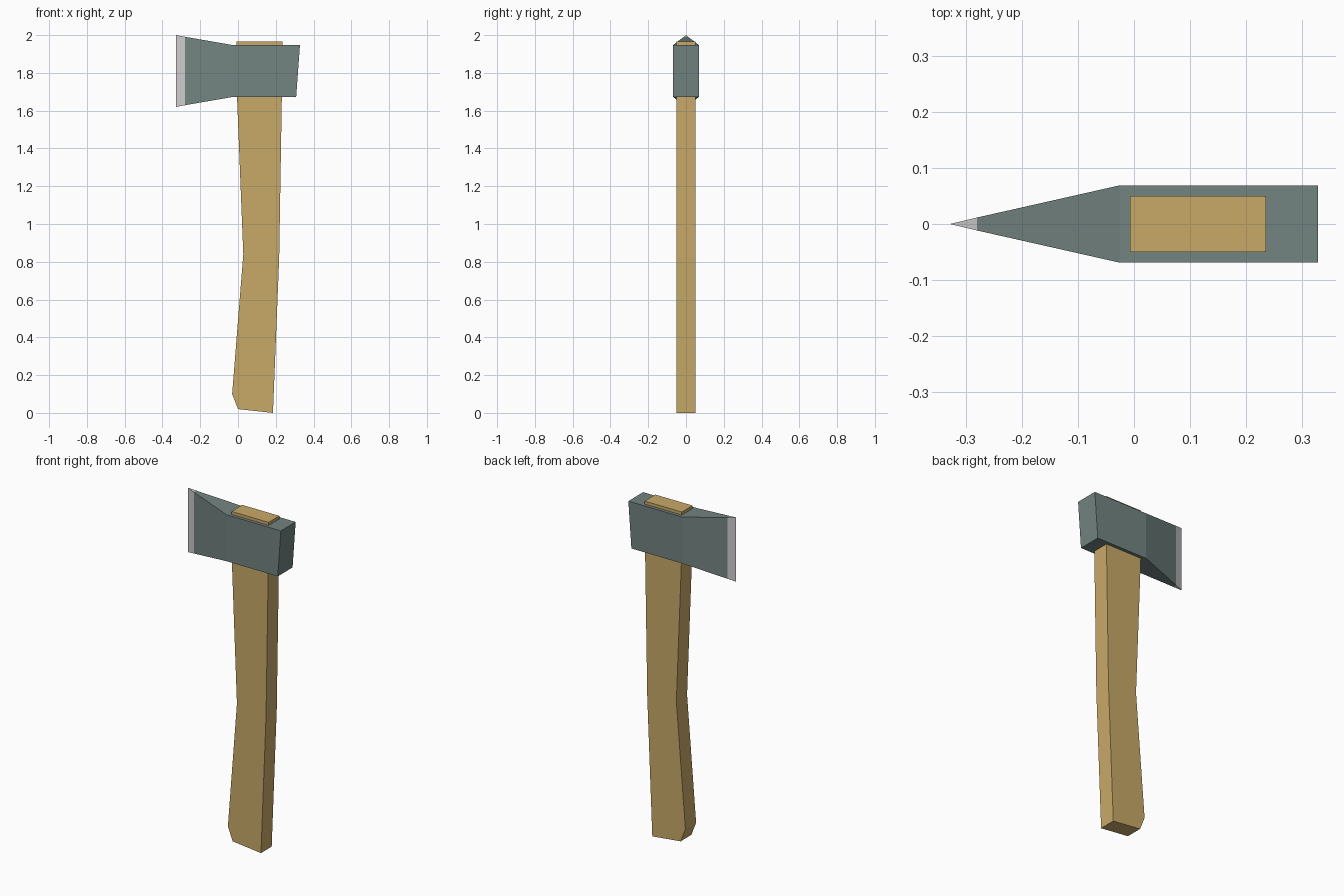
import bpy, bmesh

if "Cube" in bpy.data.objects:
    bpy.data.objects.remove(bpy.data.objects["Cube"])


def material(name, rgb):
    m = bpy.data.materials.new(name)
    m.diffuse_color = (*rgb, 1)
    m.use_nodes = True
    m.node_tree.nodes["Principled BSDF"].inputs["Base Color"].default_value = m.diffuse_color
    return m


def finish(name, bm, mats):
    bmesh.ops.remove_doubles(bm, verts=bm.verts[:], dist=1e-4)
    bmesh.ops.recalc_face_normals(bm, faces=bm.faces[:])
    mesh = bpy.data.meshes.new(name)
    bm.to_mesh(mesh)
    bm.free()
    for m in mats:
        mesh.materials.append(m)
    obj = bpy.data.objects.new(name, mesh)
    bpy.context.collection.objects.link(obj)
    return obj


wood = material("wood", (0.58, 0.40, 0.14))
steel = material("steel", (0.17, 0.23, 0.22))
edge = material("sharpened_edge", (0.60, 0.60, 0.58))

# Handle: curved side profile extruded across y
profile = [(0.185, 0.0), (0.218, 0.82), (0.232, 1.67), (0.235, 1.965),
           (-0.007, 1.965), (-0.005, 1.67), (0.028, 0.84), (-0.031, 0.10), (0.0, 0.02)]
bm = bmesh.new()
face = bm.faces.new([bm.verts.new((x, -0.05, z)) for x, z in profile])
ext = bmesh.ops.extrude_face_region(bm, geom=[face])
new_verts = [g for g in ext["geom"] if isinstance(g, bmesh.types.BMVert)]
bmesh.ops.translate(bm, verts=new_verts, vec=(0, 0.10, 0))
finish("handle", bm, [wood])

# Axe head: sections (bottom x, top x, half thickness, bottom z, top z) from edge to poll
sections = [(-0.328, -0.328, 0.0, 1.62, 2.0),
            (-0.28, -0.28, 0.0115, 1.629, 1.991),
            (-0.025, -0.025, 0.069, 1.673, 1.947),
            (0.308, 0.328, 0.069, 1.673, 1.947)]
bm = bmesh.new()
rings = [[bm.verts.new(p) for p in ((xb, -h, zb), (xb, h, zb), (xt, h, zt), (xt, -h, zt))]
         for xb, xt, h, zb, zt in sections]
for s, (a, b) in enumerate(zip(rings, rings[1:])):
    for i in range(4):
        j = (i + 1) % 4
        f = bm.faces.new((a[i], a[j], b[j], b[i]))
        f.material_index = 1 if s == 0 else 0
bm.faces.new(rings[-1])
finish("axe_head", bm, [steel, edge])
